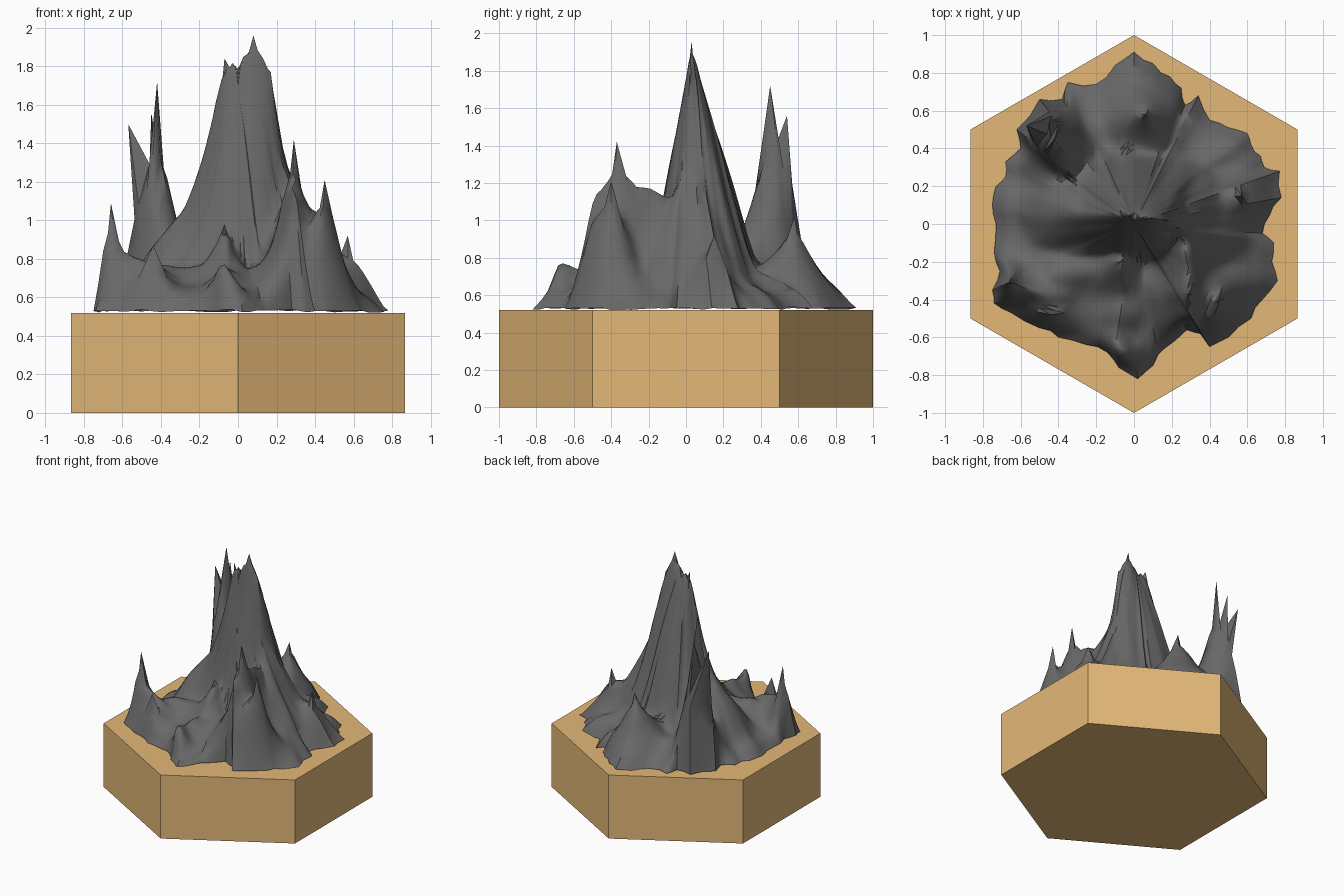
import bpy, bmesh, math, random
from mathutils import Vector, noise

if "Cube" in bpy.data.objects:
    bpy.data.objects.remove(bpy.data.objects["Cube"])

random.seed(4)


def material(name, rgb):
    m = bpy.data.materials.new(name)
    m.diffuse_color = (*rgb, 1)
    m.use_nodes = True
    m.node_tree.nodes["Principled BSDF"].inputs["Base Color"].default_value = m.diffuse_color
    return m


def finish(bm, name, mat):
    bmesh.ops.recalc_face_normals(bm, faces=bm.faces)
    me = bpy.data.meshes.new(name)
    bm.to_mesh(me)
    bm.free()
    ob = bpy.data.objects.new(name, me)
    bpy.context.collection.objects.link(ob)
    me.materials.append(mat)
    return ob


sand = material("sand", (0.77, 0.48, 0.186))
rock = material("dark rock", (0.14, 0.14, 0.14))

# Hexagonal base
TOP = 0.52
bm = bmesh.new()
hexagon = [(math.sin(i * math.pi / 3), math.cos(i * math.pi / 3)) for i in range(6)]
low = [bm.verts.new((x, y, 0)) for x, y in hexagon]
high = [bm.verts.new((x, y, TOP)) for x, y in hexagon]
bm.faces.new(low)
bm.faces.new(high)
for i in range(6):
    j = (i + 1) % 6
    bm.faces.new((low[i], low[j], high[j], high[i]))
finish(bm, "hexagon_base", sand)

# Footprint of the mountain, clockwise from the back
outline = [
    (0, .91), (.1, .85), (.19, .78), (.25, .72), (.27, .63), (.34, .68), (.4, .55),
    (.5, .51), (.6, .48), (.62, .42), (.67, .36), (.69, .3), (.77, .28), (.78, .14),
    (.72, .05), (.68, -.05), (.74, -.1), (.73, -.2), (.76, -.3), (.68, -.4),
    (.62, -.5), (.5, -.6), (.4, -.65), (.35, -.58), (.28, -.56), (.16, -.66),
    (.1, -.75), (.02, -.82), (-.08, -.76), (-.14, -.68), (-.25, -.64), (-.4, -.6),
    (-.5, -.55), (-.65, -.47), (-.74, -.42), (-.75, -.35), (-.71, -.25), (-.74, -.15),
    (-.73, 0), (-.75, .1), (-.73, .2), (-.68, .25), (-.68, .33), (-.6, .4),
    (-.62, .5), (-.5, .66), (-.38, .66), (-.35, .75), (-.2, .74), (-.1, .84)]

# Ridges: width, steepness, front squeeze, crest points
ridges = [
    (.34, 1.1, 1.5, [(-.28, .05, 1.05), (-.18, .05, 1.36), (-.07, .05, 1.84), (.08, .03, 1.96),
                     (.17, .02, 1.77), (.23, 0, 1.33), (.27, -.05, 1.2)]),
    (.22, 1.7, 1.0, [(-.36, .36, 1.15), (-.42, .45, 1.72), (-.47, .52, 1.56), (-.5, .54, 1.2)]),
    (.25, 2.0, 2.0, [(.27, -.1, 1.2), (.29, -.27, 1.24), (.29, -.37, 1.42), (.3, -.5, 1.15)]),
    (.22, 1.7, 2.2, [(.36, -.36, 1.1), (.45, -.4, 1.21), (.42, -.52, 1.03)]),
    (.15, 1.5, 1.0, [(-.66, -.31, 1.09), (-.6, -.32, .86), (-.45, -.4, .8)]),
    (.12, 1.5, 1.0, [(-.08, -.67, .86), (-.08, -.56, .74), (-.07, -.4, .78), (-.07, -.2, .98)]),
    (.17, 1.5, 1.0, [(.57, .15, .92), (.45, .12, .82)]),
    (.25, 1.6, 1.0, [(.06, .58, 1.02), (.03, .72, .74), (0, .85, .58)]),
    (.12, 1.3, 1.0, [(-.44, -.48, .87), (-.4, -.3, .78)]),
]


def crest(p, points):
    """Closest crest point to p: offset and crest height."""
    best = None
    for a, b in zip(points, points[1:]):
        a, b = Vector(a), Vector(b)
        d = (b - a).xy
        u = max(0, min(1, (p - a.xy).dot(d) / d.length_squared))
        q = a.lerp(b, u)
        off = p - q.xy
        if best is None or off.length < best[0].length:
            best = (off, q.z)
    return best


def height(p, t):
    body = .53 + .29 * (1 - t) ** .65
    z = body
    for width, k, squeeze, points in ridges:
        off, top = crest(p, points)
        if off.y < 0:
            off = Vector((off.x, off.y * squeeze))
        z = max(z, body + (top - body) * max(0, 1 - off.length / width) ** k)
    rough = noise.noise(Vector((p.x * 6, p.y * 6, 2))) * .06
    fade = min(1, (1 - t) / .06)
    rim = .53 + .015 * noise.noise(Vector((p.x * 9, p.y * 9, 7)))
    return rim + (z + rough * min(1, (1 - t) * 4) - rim) * fade


# Mountain: rings shrinking from the footprint to the middle
RINGS = 30
edge = []
for a, b in zip(outline, outline[1:] + outline[:1]):
    a, b = Vector(a), Vector(b)
    edge += [a, (a + b) / 2 * random.uniform(.98, 1.01)]
n = len(edge)
bm = bmesh.new()
centre = bm.verts.new((0, 0, height(Vector((0, 0)), 0)))
rings = []
for r in range(1, RINGS + 1):
    t = r / RINGS
    rings.append([bm.verts.new((*(e * t), height(e * t, t))) for e in edge])
for i in range(n):
    j = (i + 1) % n
    bm.faces.new((centre, rings[0][i], rings[0][j]))
    for s, l in zip(rings, rings[1:]):
        bm.faces.new((s[i], l[i], l[j]))
        bm.faces.new((s[i], l[j], s[j]))

# Soften the crests, leaving the footprint as it is
inner = [centre] + [v for ring in rings[:-1] for v in ring]
for _ in range(2):
    bmesh.ops.smooth_vert(bm, verts=inner, factor=.5, use_axis_z=True)

# Sharp tips: pull the nearest vertex exactly onto each summit
tips = [max(points, key=lambda q: q[2]) for _, _, _, points in ridges]
tips += [(-.07, .05, 1.84), (.17, .02, 1.77), (-.45, .54, 1.56)]
moves = [(Vector(t).xy, Vector(t)) for t in tips]
moves.append((Vector((-.48, .5)), Vector((-.57, .52, 1.5))))  # overhanging tip
for source, target in moves:
    v = min(inner, key=lambda w: (w.co.xy - source).length)
    v.co = target

mountain = finish(bm, "mountain", rock)
bpy.context.view_layer.objects.active = mountain
mountain.select_set(True)
bpy.ops.object.shade_smooth_by_angle(angle=math.radians(50))
